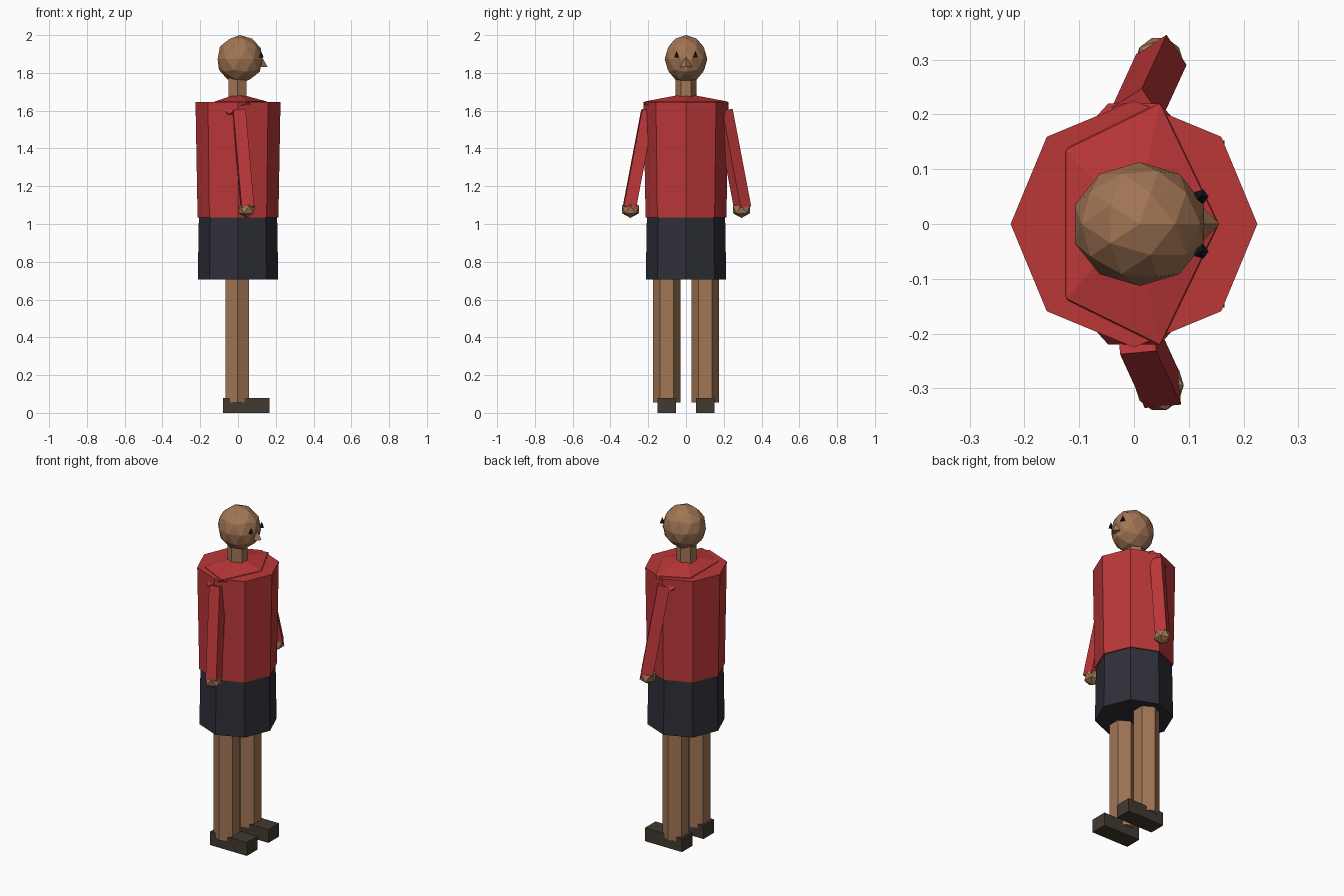
import bpy, bmesh
from math import cos, sin, radians, tau
from mathutils import Vector, Matrix

old = bpy.data.objects.get("Cube")
if old:
    bpy.data.objects.remove(old, do_unlink=True)


def material(name, rgb):
    m = bpy.data.materials.new(name)
    m.use_nodes = True
    m.diffuse_color = (*rgb, 1)
    bsdf = next(n for n in m.node_tree.nodes if n.type == 'BSDF_PRINCIPLED')
    bsdf.inputs["Base Color"].default_value = (*rgb, 1)
    return m


red = material("red_cloth", (0.50, 0.038, 0.04))
navy = material("dark_navy", (0.028, 0.028, 0.04))
skin = material("brown_skin", (0.36, 0.18, 0.09))
leather = material("dark_leather", (0.054, 0.042, 0.03))
black = material("black", (0.01, 0.01, 0.012))


def finish(name, bm, mat):
    bmesh.ops.recalc_face_normals(bm, faces=bm.faces)
    mesh = bpy.data.meshes.new(name)
    bm.to_mesh(mesh)
    bm.free()
    mesh.materials.append(mat)
    obj = bpy.data.objects.new(name, mesh)
    bpy.context.collection.objects.link(obj)
    return obj


def prism(name, mat, sides, start, end, r_start, r_end, turn=0):
    """Closed tapered prism between two points, first corner at angle turn."""
    start, end = Vector(start), Vector(end)
    axis = (end - start).normalized()
    rot = Vector((0, 0, 1)).rotation_difference(axis)
    bm = bmesh.new()
    rings = []
    for centre, r in ((start, r_start), (end, r_end)):
        angles = [radians(turn) + tau * i / sides for i in range(sides)]
        rings.append([bm.verts.new(centre + rot @ Vector((r * cos(a), r * sin(a), 0)))
                      for a in angles])
    low, high = rings
    for i in range(sides):
        j = (i + 1) % sides
        bm.faces.new((low[i], low[j], high[j], high[i]))
    bm.faces.new(low[::-1])
    bm.faces.new(high)
    bmesh.ops.remove_doubles(bm, verts=bm.verts, dist=0.0001)
    return finish(name, bm, mat)


def ball(name, mat, level, centre, size):
    bm = bmesh.new()
    bmesh.ops.create_icosphere(bm, subdivisions=level, radius=1)
    bm.transform(Matrix.Translation(centre) @ Matrix.Diagonal((*size, 1)))
    return finish(name, bm, mat)


def box(name, mat, centre, size):
    bm = bmesh.new()
    bmesh.ops.create_cube(bm, size=1)
    bm.transform(Matrix.Translation(centre) @ Matrix.Diagonal((*size, 1)))
    return finish(name, bm, mat)


# Clothing
prism("torso", red, 8, (0, 0, 1.035), (0, 0, 1.645), 0.214, 0.225)
prism("skirt", navy, 8, (0, 0, 0.705), (0, 0, 1.05), 0.213, 0.207)
ball("shoulders", red, 1, (0, 0, 1.615), (0.171, 0.258, 0.075))

# Head and face, looking along +x
prism("neck", skin, 6, (-0.003, 0, 1.6), (-0.003, 0, 1.8), 0.055, 0.055, 30)
ball("head", skin, 2, (0.01, 0, 1.873), (0.124, 0.113, 0.127))
prism("nose", skin, 4, (0.125, 0, 1.832), (0.125, 0, 1.888), 0.031, 0)

# Paired parts
for side, s, arm_turn in (("rear", 1, 78), ("front", -1, 50)):
    prism(side + "_eye", black, 5, (0.122, s * 0.05, 1.882),
          (0.122, s * 0.05, 1.915), 0.014, 0)
    prism(side + "_leg", skin, 6, (-0.003, s * 0.102, 0.055),
          (-0.003, s * 0.102, 0.9), 0.072, 0.072, 30)
    box(side + "_shoe", leather, (0.043, s * 0.102, 0.04), (0.245, 0.1, 0.08))
    prism(side + "_arm", red, 4, (0.05, s * 0.3, 1.085),
          (0.005, s * 0.202, 1.6), 0.047, 0.047, arm_turn)
    ball(side + "_hand", skin, 1, (0.046, s * 0.294, 1.077), (0.05, 0.053, 0.045))
